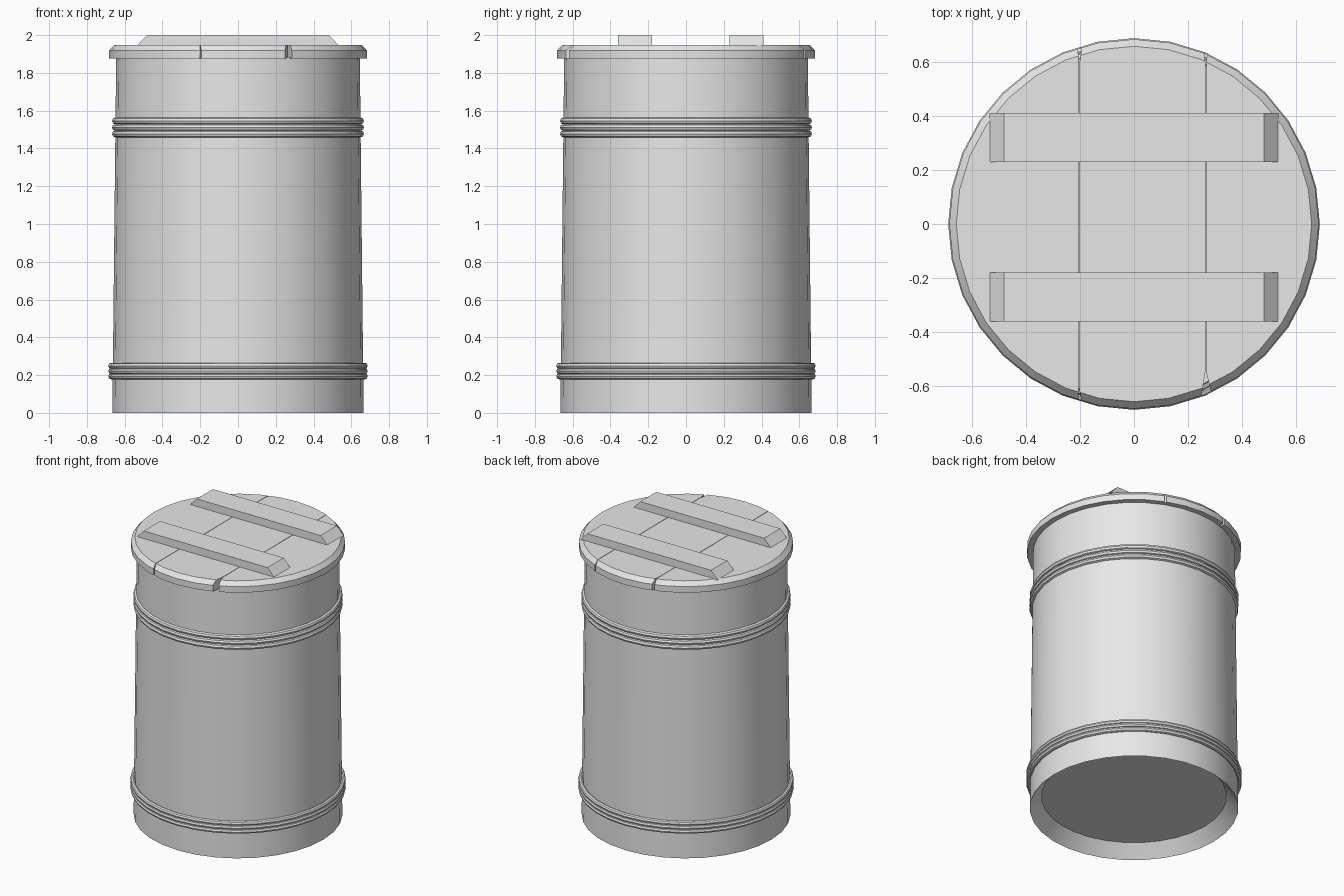
import bpy
import bmesh
from math import cos, sin, tau, radians

cube = bpy.data.objects.get("Cube")
if cube:
    bpy.data.objects.remove(cube, do_unlink=True)

SIDES = 32

grey = bpy.data.materials.new("plain grey")
grey.use_nodes = True
grey.diffuse_color = (0.8, 0.8, 0.8, 1)
grey.node_tree.nodes["Principled BSDF"].inputs["Base Color"].default_value = (0.8, 0.8, 0.8, 1)


def make_object(name, bm, smooth=True):
    bmesh.ops.recalc_face_normals(bm, faces=bm.faces)
    mesh = bpy.data.meshes.new(name)
    bm.to_mesh(mesh)
    bm.free()
    mesh.materials.append(grey)
    obj = bpy.data.objects.new(name, mesh)
    bpy.context.collection.objects.link(obj)
    if smooth:
        bpy.ops.object.select_all(action="DESELECT")
        obj.select_set(True)
        bpy.context.view_layer.objects.active = obj
        bpy.ops.object.shade_smooth_by_angle(angle=radians(35))
    return obj


def lathe(profile, closed=False):
    """Spin (radius, z) points; open profiles get flat caps."""
    bm = bmesh.new()
    rings = [[bm.verts.new((r * cos(tau * i / SIDES), r * sin(tau * i / SIDES), z))
              for i in range(SIDES)] for r, z in profile]
    pairs = list(zip(rings, rings[1:]))
    if closed:
        pairs.append((rings[-1], rings[0]))
    else:
        bm.faces.new(rings[0])
        bm.faces.new(rings[-1])
    for a, b in pairs:
        for i in range(SIDES):
            j = (i + 1) % SIDES
            bm.faces.new((a[i], a[j], b[j], b[i]))
    return bm


def prism(outline, bottom, top, top_scale=1.0):
    """Extrude an xy outline upward, optionally narrowing it along x."""
    bm = bmesh.new()
    low = [bm.verts.new((x, y, bottom)) for x, y in outline]
    high = [bm.verts.new((x * top_scale, y, top)) for x, y in outline]
    bm.faces.new(low)
    bm.faces.new(high)
    for i in range(len(low)):
        j = (i + 1) % len(low)
        bm.faces.new((low[i], low[j], high[j], high[i]))
    return bm


# Tapered body with a recessed, dished base
make_object("barrel_body", lathe([(0.59, 0.085), (0.665, 0), (0.645, 1.885)]))

# Triple rope-like hoops
hoops = {"upper_hoop": (0.649, 0.018, (1.477, 1.511, 1.546)),
         "lower_hoop": (0.671, 0.016, (0.193, 0.221, 0.249))}
for name, (radius, thick, heights) in hoops.items():
    for n, z in enumerate(heights):
        section = [(radius + thick * cos(tau * k / 8), z + thick * sin(tau * k / 8))
                   for k in range(8)]
        make_object(f"{name}_{n + 1}", lathe(section, closed=True))

# Wedge-shaped chips at the ends of the lid seams
chips = [[(-0.2, -0.62), (-0.218, -0.72), (-0.182, -0.72)],
         [(0.265, -0.54), (0.235, -0.72), (0.31, -0.72)],
         [(-0.2, 0.6), (-0.225, 0.72), (-0.185, 0.72)],
         [(0.263, 0.6), (0.25, 0.72), (0.31, 0.72)]]
cutters = []
for n, outline in enumerate(chips):
    cutter = make_object(f"chip_cutter_{n + 1}", prism(outline, 1.8, 2.1), smooth=False)
    cutter.hide_render = True
    cutter.hide_viewport = True
    cutters.append(cutter)

# Bevelled lid split into three planks
seams = [-0.9, -0.203, 0.266, 0.9]
gap = 0.0015
for n, (left, right) in enumerate(zip(seams, seams[1:])):
    bm = lathe([(0.683, 1.875), (0.683, 1.918), (0.657, 1.947)])
    for x, side in ((left + gap, -1), (right - gap, 1)):
        cut = bmesh.ops.bisect_plane(bm, geom=bm.verts[:] + bm.edges[:] + bm.faces[:],
                                     plane_co=(x, 0, 0), plane_no=(side, 0, 0),
                                     clear_outer=True)
        edges = [e for e in cut["geom_cut"] if isinstance(e, bmesh.types.BMEdge)]
        if edges:
            bmesh.ops.holes_fill(bm, edges=edges)
    plank = make_object(f"lid_plank_{n + 1}", bm)
    for cutter in cutters:
        mod = plank.modifiers.new("chip", "BOOLEAN")
        mod.operation = "DIFFERENCE"
        mod.solver = "EXACT"
        mod.object = cutter

# Battens across the lid with sloped ends
for name, y in (("front_batten", -0.27), ("back_batten", 0.32)):
    outline = [(-0.535, y - 0.09), (0.535, y - 0.09), (0.535, y + 0.09), (-0.535, y + 0.09)]
    make_object(name, prism(outline, 1.944, 2.0, 0.9), smooth=False)
